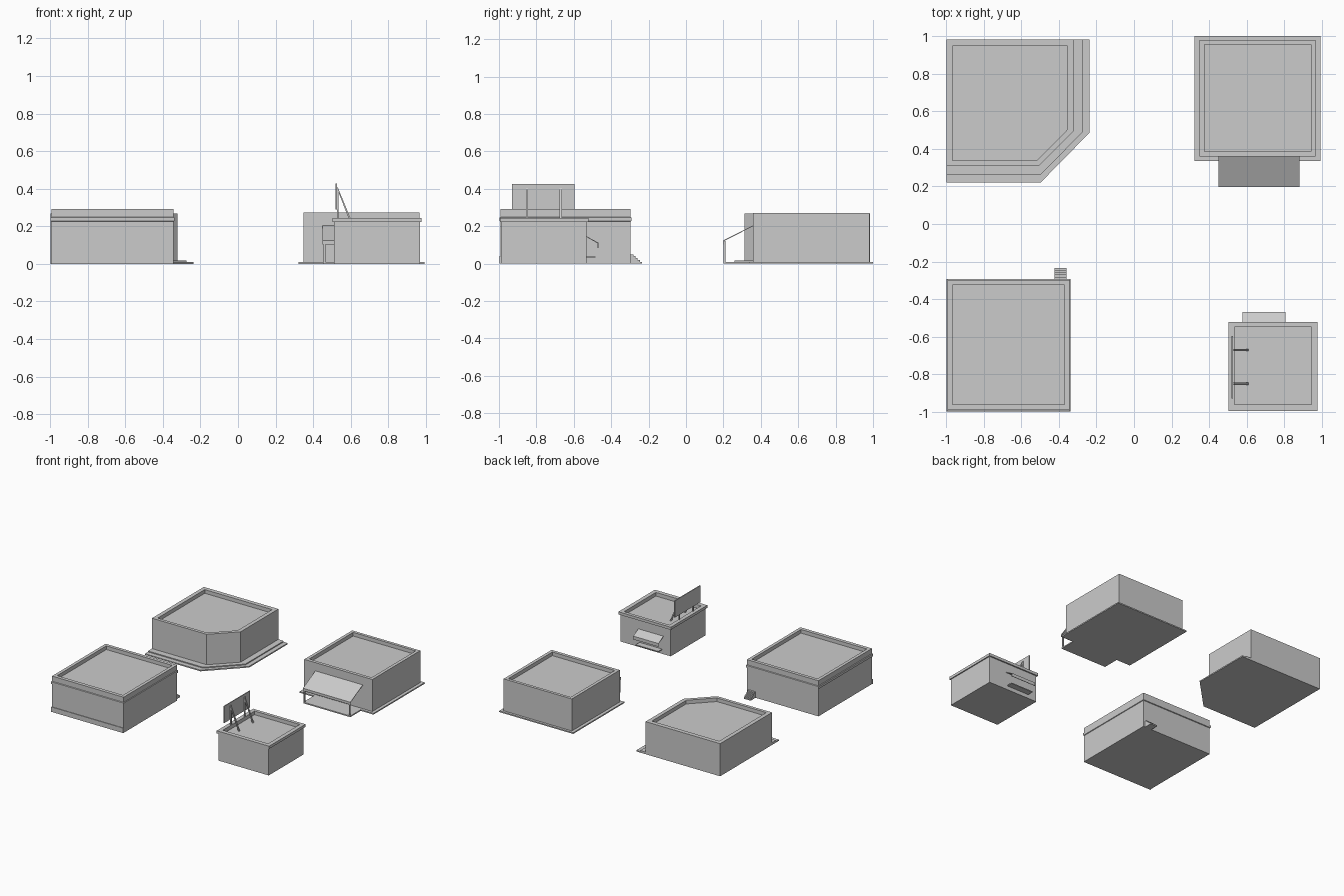
import bpy
from mathutils import Vector

if "Cube" in bpy.data.objects:
    bpy.data.objects.remove(bpy.data.objects["Cube"])


def mesh(name, verts, faces):
    me = bpy.data.meshes.new(name)
    me.from_pydata(verts, [], faces)
    me.update()
    ob = bpy.data.objects.new(name, me)
    bpy.context.collection.objects.link(ob)
    return ob


def rect(x0, x1, y0, y1):
    return [(x0, y0), (x1, y0), (x1, y1), (x0, y1)]


def loft(name, rings):
    """Join stacked rings (outline, z) and cap both ends."""
    n = len(rings[0][0])
    verts = [(x, y, z) for pts, z in rings for x, y in pts]
    faces = [tuple(range(n))[::-1]]
    for r in range(len(rings) - 1):
        for i in range(n):
            j = (i + 1) % n
            faces.append((r * n + i, r * n + j, r * n + n + j, r * n + n + i))
    last = (len(rings) - 1) * n
    faces.append(tuple(range(last, last + n)))
    return mesh(name, verts, faces)


def box(name, x0, x1, y0, y1, z0, z1):
    return loft(name, [(rect(x0, x1, y0, y1), z0), (rect(x0, x1, y0, y1), z1)])


def slab_x(name, profile, x0, x1):
    """Extrude a (y, z) profile along x."""
    n = len(profile)
    verts = [(x, y, z) for x in (x0, x1) for y, z in profile]
    faces = [tuple(range(n))[::-1], tuple(range(n, 2 * n))]
    faces += [(i, (i + 1) % n, n + (i + 1) % n, n + i) for i in range(n)]
    return mesh(name, verts, faces)


def strip(name, a, b, c, x0, x1, t=0.004):
    """Bent awning sheet: wall point a, eave b, lip bottom c."""
    d = Vector((0, -t))
    s = Vector((t if a[0] > b[0] else -t, 0))
    a, b, c = Vector(a), Vector(b), Vector(c)
    return slab_x(name, [tuple(p) for p in (a, b, c, c + s, b + s + d, a + d)], x0, x1)


ROOF = 0.03  # parapet depth

# Corner building with a cut corner and stepped pavement
wall = [(-0.998, 0.312), (-0.503, 0.312), (-0.322, 0.493), (-0.322, 0.983)]
inner = [(-0.965, 0.338), (-0.517, 0.338), (-0.354, 0.503), (-0.354, 0.948)]
wall.append((-0.998, 0.983))
inner.append((-0.965, 0.948))
loft("corner_building", [(wall, 0), (wall, 0.267), (inner, 0.267), (inner, 0.267 - ROOF)])
for name, w, h in (("pavement", 0.084, 0.01), ("pavement_step", 0.048, 0.018)):
    k = 0.09 * w / 0.084
    pts = [(-0.998, 0.312 - k), (-0.503 + k * 0.08, 0.312 - k),
           (-0.322 + w, 0.493 - w * 0.1), (-0.322 + w, 0.983), (-0.998, 0.983)]
    loft(name, [(pts, 0), (pts, h)])

# Large flat-roofed building with one cornice band
out, inn = rect(-0.992, -0.343, -0.991, -0.298), rect(-0.966, -0.369, -0.962, -0.325)
band = rect(-0.998, -0.338, -0.997, -0.292)
loft("large_building", [(out, 0), (out, 0.225), (band, 0.228), (band, 0.247), (out, 0.25),
                        (out, 0.292), (inn, 0.292), (inn, 0.292 - ROOF)])
box("front_plinth", -0.996, -0.343, -0.996, -0.99, 0, 0.04)
for i in range(5):
    box("rear_step", -0.422, -0.36, -0.298, -0.246 + 0.012 * (1 - i), 0.01 * i, 0.01 * (i + 1))

# Building with porch
out, inn = rect(0.349, 0.967, 0.359, 0.98), rect(0.375, 0.941, 0.386, 0.956)
loft("porch_building", [(out, 0), (out, 0.272), (inn, 0.272), (inn, 0.272 - ROOF)])
box("porch_building_base", 0.323, 0.993, 0.336, 1.0, 0, 0.01)
box("porch_floor", 0.452, 0.878, 0.2, 0.34, 0, 0.01)
strip("porch_awning", (0.36, 0.205), (0.198, 0.124), (0.198, 0.103), 0.45, 0.88)
for x in (0.46, 0.87):
    box("porch_post", x - 0.005, x + 0.005, 0.2, 0.21, 0.005, 0.12)

# Small kiosk with cornice
out, inn = rect(0.512, 0.969, -0.986, -0.533), rect(0.535, 0.945, -0.96, -0.549)
band = rect(0.503, 0.978, -0.994, -0.522)
loft("kiosk", [(out, 0), (out, 0.223), (band, 0.223), (band, 0.245), (inn, 0.245),
               (inn, 0.245 - ROOF)])
strip("kiosk_awning", (-0.533, 0.147), (-0.468, 0.112), (-0.468, 0.085), 0.578, 0.806)
box("kiosk_counter", 0.59, 0.795, -0.535, -0.483, 0.032, 0.039)

# Rooftop billboard with posts and braces
box("billboard", 0.52, 0.527, -0.93, -0.597, 0.29, 0.427)
for y in (-0.85, -0.67):
    y0, y1 = y - 0.006, y + 0.006
    box("billboard_post", 0.527, 0.535, y0, y1, 0.215, 0.4)
    loft("billboard_brace", [(rect(0.6, 0.61, y0, y1), 0.215), (rect(0.525, 0.532, y0, y1), 0.405)])
